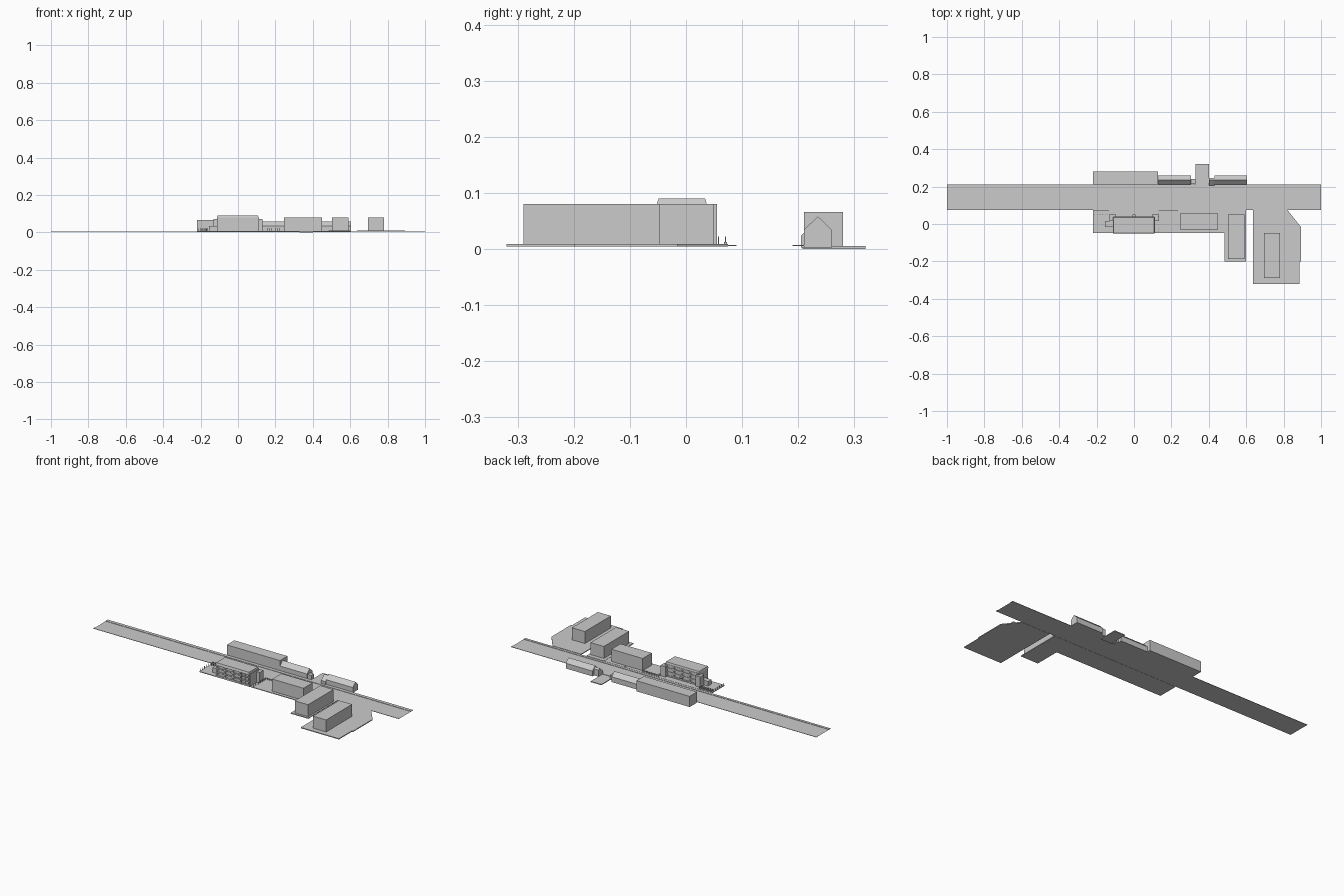
import bpy, bmesh

if "Cube" in bpy.data.objects:
    bpy.data.objects.remove(bpy.data.objects["Cube"])


def make(name, verts, faces):
    me = bpy.data.meshes.new(name)
    me.from_pydata(verts, [], faces)
    bm = bmesh.new()
    bm.from_mesh(me)
    bmesh.ops.recalc_face_normals(bm, faces=bm.faces)
    bm.to_mesh(me)
    bm.free()
    ob = bpy.data.objects.new(name, me)
    bpy.context.collection.objects.link(ob)
    return ob


def prism(name, pts, z0, z1, inset=0.0):
    """Upright prism over an outline; inset shrinks the top edge toward the centre."""
    n = len(pts)
    cx, cy = sum(p[0] for p in pts) / n, sum(p[1] for p in pts) / n
    top = [(x - inset * (1 if x > cx else -1), y - inset * (1 if y > cy else -1), z1) for x, y in pts] \
        if inset else [(x, y, z1) for x, y in pts]
    sides = [(i, (i + 1) % n, n + (i + 1) % n, n + i) for i in range(n)]
    return make(name, [(x, y, z0) for x, y in pts] + top,
                [tuple(range(n))[::-1], tuple(range(n, 2 * n))] + sides)


def box(name, x0, x1, y0, y1, z0, z1, inset=0.0):
    return prism(name, [(x0, y0), (x1, y0), (x1, y1), (x0, y1)], z0, z1, inset)


def gable(name, x0, x1, profile):
    n = len(profile)
    v = [(x, y, z) for x in (x0, x1) for y, z in profile]
    f = [tuple(range(n)), tuple(range(n, 2 * n))]
    f += [(i, (i + 1) % n, n + (i + 1) % n, n + i) for i in range(n)]
    return make(name, v, f)


# Road and its two pavements
make("road", [(-1, .09, .005), (1, .09, .005), (1, .19, .005), (-1, .19, .005)], [(0, 1, 2, 3)])
box("pavement_near", -1, 1, .075, .09, .005, .007)
box("pavement_far", -1, 1, .19, .21, .005, .007)

# Plots
box("main_plot", -.22, .485, -.048, .075, .004, .008)
box("side_plot", .485, .60, -.20, .075, .004, .009)
prism("corner_yard", [(.635, -.32), (.885, -.32), (.885, -.20), (.892, -.20),
                      (.892, -.015), (.82, .075), (.635, .075)], .004, .009)
box("back_lane", .33, .40, .208, .32, 0, .005)

# Plain blocks
box("row_block", .245, .45, -.03, .055, .008, .08)
box("side_block", .503, .59, -.187, .05, .009, .08)
box("yard_block", .695, .78, -.29, -.047, .009, .08)
box("long_back_block", -.22, .128, .21, .28, .003, .066)

# Gabled cottages across the road
house = [(.21, .003), (.26, .003), (.26, .034), (.235, .058), (.21, .034)]
for i, (a, b) in enumerate([(.128, .305), (.43, .605)]):
    gable(f"cottage_{i}", a, b, house)
box("cottage_lean_to", .305, .33, .215, .24, .003, .03)
gable("cottage_porch", .40, .43, [(.205, .003), (.245, .003), (.245, .042), (.235, .05), (.205, .024)])

# Main building: core, roof, end stair towers, side wing and door
box("main_core", -.105, .105, -.043, .034, .008, .08)
box("main_roof", -.112, .110, -.052, .037, .08, .09, .003)
for s in (-1, 1):
    box("end_tower", *sorted((s * .098, s * .13)), .015, .053, .008, .07)
    box("end_wall", *sorted((s * .104, s * .112)), -.048, .037, .008, .08)
box("side_wing", -.155, -.112, -.017, .015, .008, .035)
box("door_hood", -.008, .008, .034, .052, .026, .029)

# Facade grid: piers, floor bands and window panels between them
for y0, y1 in ((-.05, -.043), (.034, .04)):
    for i in range(5):
        x = -.104 + i * .052
        box("pier", x - .004, x + .004, y0, y1, .008, .08)
    for z in (.008, .03, .053, .073):
        box("floor_band", -.104, .104, y0 + .001, y1 - .001, z, z + .007)
    for i in range(4):
        for z in (.018, .041, .064):
            x = -.078 + i * .052
            box("window_mullion", x - .003, x + .003, y0 + .002, y1 - .002, z - .004, z + .012)

# Garden fences either side of the main building
for a, b in ((-.218, -.135), (.133, .235)):
    box("fence_rail", a, b, .0695, .0715, .017, .019)
    for i in range(10):
        x = a + (b - a) * i / 9
        box("fence_post", x - .001, x + .001, .0695, .0715, .008, .022)
for x in (-.218, .133):
    for i in range(6):
        y = -.042 + i * .02
        box("return_post", x - .001, x + .001, y - .001, y + .001, .008, .022)

# Front bollards and the post beside the row block
for i in range(6):
    x = -.21 + i * .014
    box("bollard", x - .002, x + .002, .05, .054, .008, .02)
box("sign_post", .345, .352, .068, .073, .008, .012)
